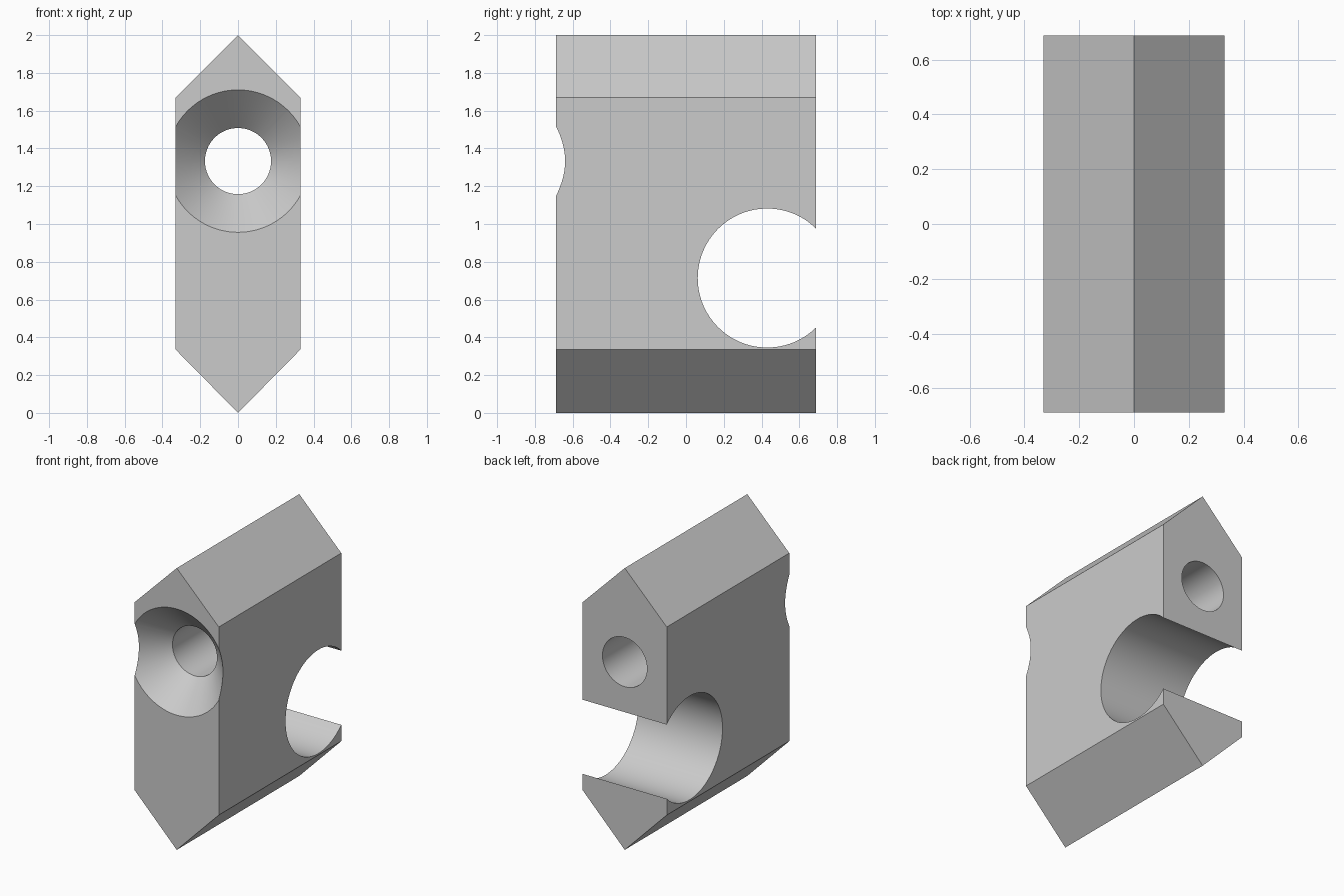
import bpy
import bmesh
from math import radians

cube = bpy.data.objects.get("Cube")
if cube:
    bpy.data.objects.remove(cube, do_unlink=True)

WIDTH, DEPTH = 0.33, 0.687      # half sizes
BORE_Z, BORE_R, SINK_R = 1.333, 0.175, 0.377

grey = bpy.data.materials.new("light grey")
grey.use_nodes = True
colour = (0.6, 0.6, 0.6, 1)
grey.diffuse_color = colour
grey.node_tree.nodes["Principled BSDF"].inputs["Base Color"].default_value = colour

# Six-sided bar, extruded from front to back
bm = bmesh.new()
profile = [(0, 0), (WIDTH, 0.335), (WIDTH, 1.67),
           (0, 2), (-WIDTH, 1.67), (-WIDTH, 0.335)]
front = bm.faces.new([bm.verts.new((x, -DEPTH, z)) for x, z in profile])
back = bmesh.ops.extrude_face_region(bm, geom=[front])["geom"]
bmesh.ops.translate(bm, vec=(0, 2 * DEPTH, 0),
                    verts=[v for v in back if isinstance(v, bmesh.types.BMVert)])
bmesh.ops.recalc_face_normals(bm, faces=bm.faces)
mesh = bpy.data.meshes.new("clamp_block")
bm.to_mesh(mesh)
bm.free()
mesh.materials.append(grey)
block = bpy.data.objects.new("clamp_block", mesh)
bpy.context.collection.objects.link(block)


def cut(name, r1, r2, length, location, rotation):
    """Cut a round hole or cone out of the block."""
    bpy.ops.mesh.primitive_cone_add(vertices=96, radius1=r1, radius2=r2, depth=length,
                                    location=location, rotation=rotation)
    cutter = bpy.context.object
    cutter.name = name
    cutter.hide_render = True
    cutter.data.materials.append(grey)
    mod = block.modifiers.new(name, "BOOLEAN")
    mod.operation = "DIFFERENCE"
    mod.solver = "EXACT"
    mod.object = cutter
    bpy.ops.object.select_all(action="DESELECT")
    bpy.context.view_layer.objects.active = block
    block.select_set(True)
    bpy.ops.object.modifier_apply(modifier=name)
    bpy.data.objects.remove(cutter, do_unlink=True)


ALONG_Y = (radians(-90), 0, 0)
# Screw hole through the length
cut("screw_bore", BORE_R, BORE_R, 3, (0, 0, BORE_Z), ALONG_Y)
# 45 degree countersink, starting a little before the front face
lead = 0.1
sink = SINK_R - BORE_R
cut("countersink", SINK_R + lead, BORE_R, sink + lead,
    (0, -DEPTH + (sink - lead) / 2, BORE_Z), ALONG_Y)
# Round cross channel, open at the back
cut("cross_channel", 0.368, 0.368, 2, (0, 0.43, 0.714), (0, radians(90), 0))

bpy.ops.object.shade_smooth_by_angle(angle=radians(30))
